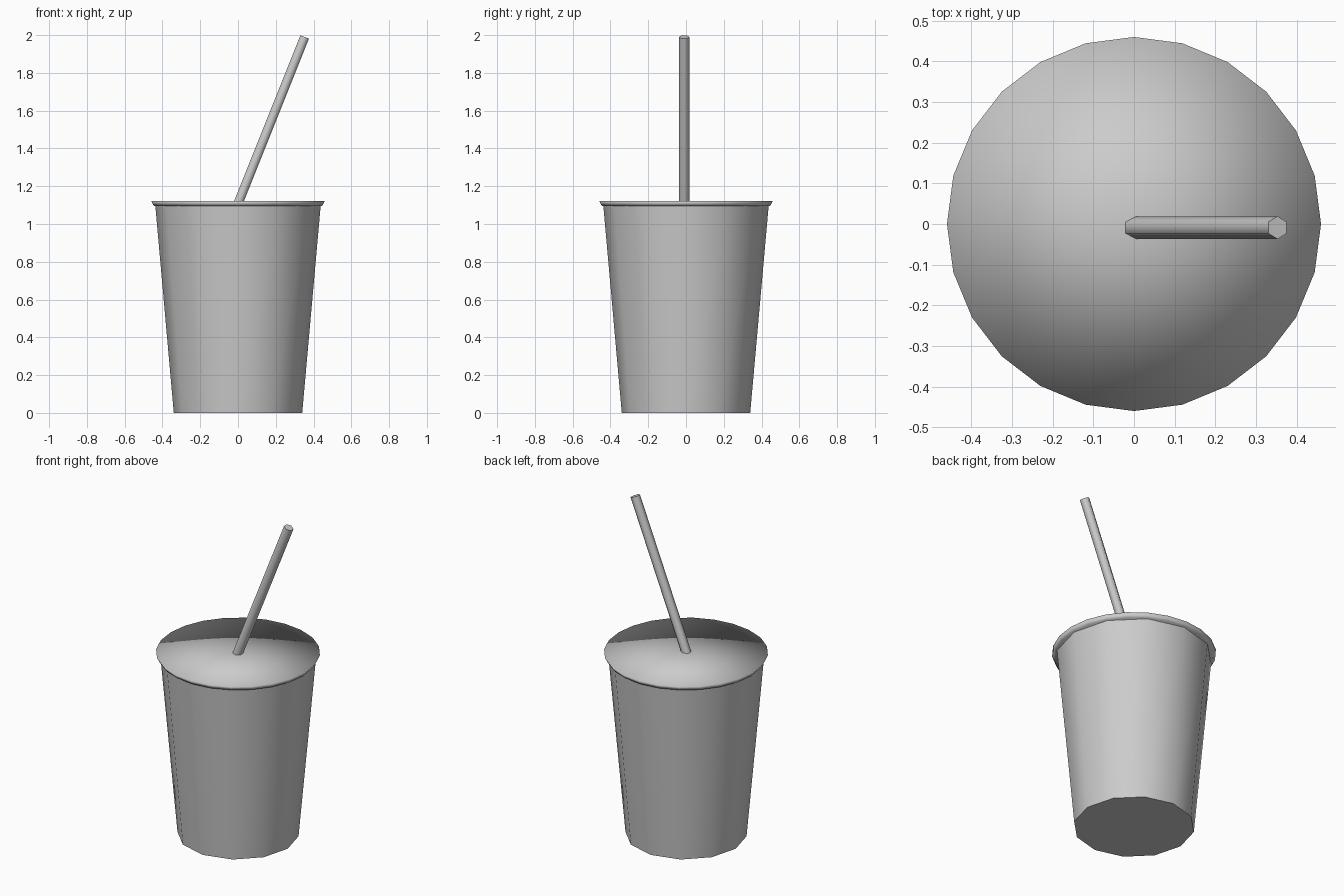
import bpy, bmesh, math
from mathutils import Vector

if "Cube" in bpy.data.objects:
    bpy.data.objects.remove(bpy.data.objects["Cube"])


def frustum(name, sides, r_low, r_high, base, top, fan=False, turn=0.0, angle=40):
    """Closed tapered prism between two points, straight or tilted in the xz plane."""
    base, top = Vector(base), Vector(top)
    axis = (top - base).normalized()
    v = Vector((0, 1, 0))
    u = v.cross(axis)
    bm = bmesh.new()
    rings = []
    for centre, r in ((base, r_low), (top, r_high)):
        ring = []
        for i in range(sides):
            a = 2 * math.pi * i / sides + turn
            ring.append(bm.verts.new(centre + r * (u * math.cos(a) + v * math.sin(a))))
        rings.append(ring)
    low, high = rings
    bm.faces.new(low[::-1])
    peak = bm.verts.new(top) if fan else None
    for i in range(sides):
        j = (i + 1) % sides
        bm.faces.new((low[i], low[j], high[j], high[i]))
        if fan:
            bm.faces.new((high[i], high[j], peak))
    if not fan:
        bm.faces.new(high)
    bmesh.ops.recalc_face_normals(bm, faces=bm.faces)
    mesh = bpy.data.meshes.new(name)
    bm.to_mesh(mesh)
    bm.free()
    obj = bpy.data.objects.new(name, mesh)
    bpy.context.collection.objects.link(obj)
    bpy.ops.object.select_all(action='DESELECT')
    obj.select_set(True)
    bpy.context.view_layer.objects.active = obj
    bpy.ops.object.shade_smooth_by_angle(angle=math.radians(angle))
    return obj


# Twelve-sided tapered cup
frustum("cup", 12, 0.34, 0.438, (0, 0, 0), (0, 0, 1.10))

# Thin lid, its rim fully smoothed into the flat top
frustum("lid", 24, 0.445, 0.46, (0, 0, 1.095), (0, 0, 1.122), fan=True, angle=180)

# Leaning hexagonal straw
frustum("straw", 6, 0.028, 0.028, (-0.023, -0.009, 1.05), (0.353, -0.009, 1.99),
        turn=math.pi / 6, angle=65)
